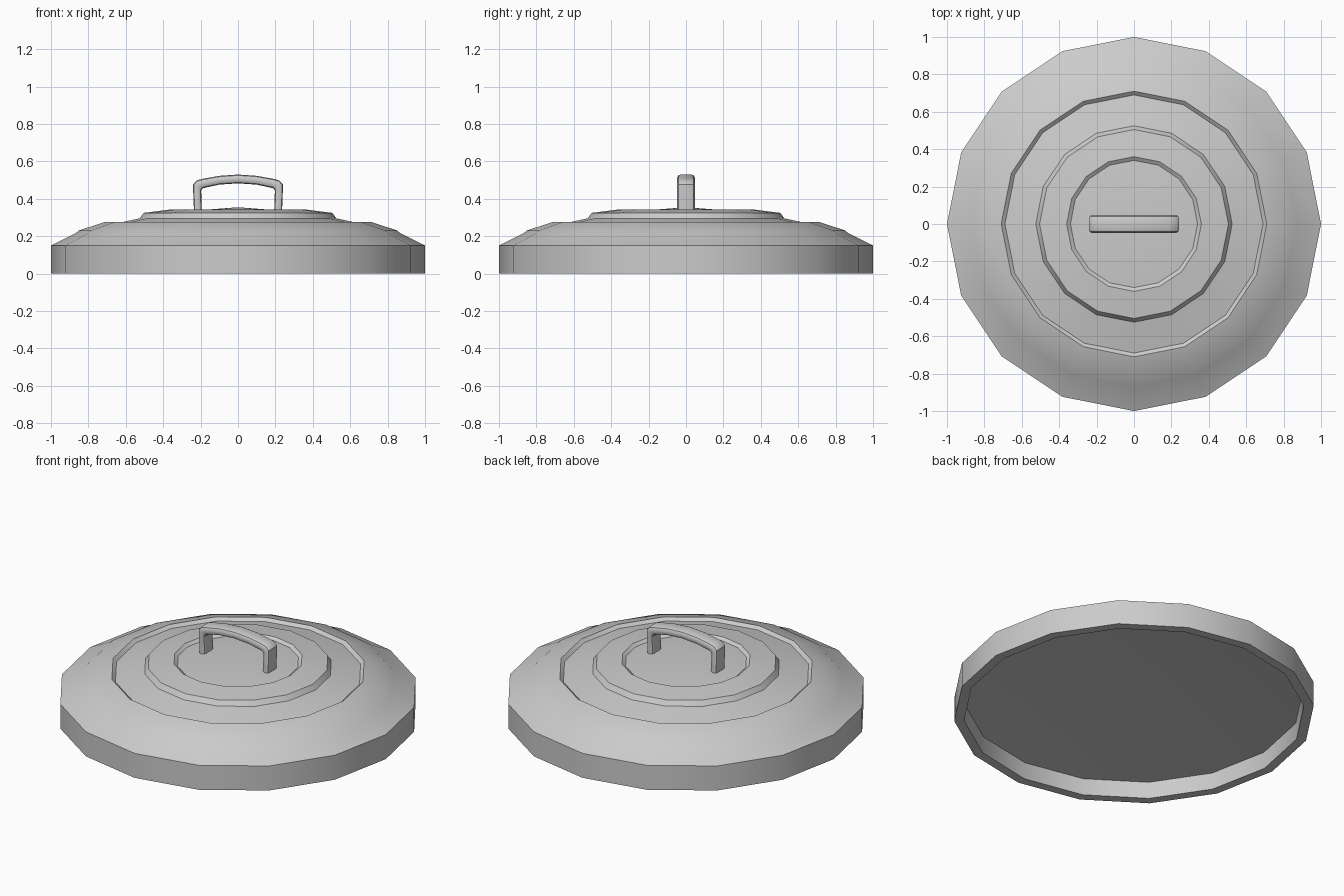
import bpy, bmesh
from math import sin, cos, pi, radians

if "Cube" in bpy.data.objects:
    bpy.data.objects.remove(bpy.data.objects["Cube"])

SIDES = 16


def finish(name, bm):
    bmesh.ops.recalc_face_normals(bm, faces=bm.faces)
    me = bpy.data.meshes.new(name)
    bm.to_mesh(me)
    bm.free()
    ob = bpy.data.objects.new(name, me)
    bpy.context.collection.objects.link(ob)
    bpy.ops.object.select_all(action='DESELECT')
    ob.select_set(True)
    bpy.context.view_layer.objects.active = ob
    bpy.ops.object.shade_smooth_by_angle(angle=radians(35))
    return ob


def lathe(name, profile):
    """Revolve (radius, z) points; points at radius 0 become poles."""
    bm = bmesh.new()
    rings = []
    for r, z in profile:
        n = 1 if r == 0 else SIDES
        rings.append([bm.verts.new((r * cos(2 * pi * i / SIDES), r * sin(2 * pi * i / SIDES), z))
                      for i in range(n)])
    for a, b in zip(rings, rings[1:]):
        for i in range(SIDES):
            j = (i + 1) % SIDES
            quad = [a[i % len(a)], a[j % len(a)], b[j % len(b)], b[i % len(b)]]
            bm.faces.new(list(dict.fromkeys(quad)))
    return finish(name, bm)


# Lid: hollow underside, rim, stepped dome with concentric ridges
lathe("lid", [
    (0, 0.16), (0.94, 0.10), (0.945, 0.0), (1.0, 0.0), (1.0, 0.15),
    (0.87, 0.215), (0.85, 0.231), (0.71, 0.277), (0.69, 0.26),
    (0.525, 0.296), (0.505, 0.325), (0.36, 0.343), (0.34, 0.329), (0, 0.355),
])

# Handle: rounded strap swept along an arch; outer and inner outline, right half
outer = [(0, 0.53), (0.1, 0.523), (0.19, 0.507), (0.222, 0.498), (0.241, 0.478), (0.235, 0.32)]
inner = [(0, 0.483), (0.1, 0.476), (0.17, 0.461), (0.188, 0.457), (0.197, 0.445), (0.193, 0.32)]
# Cross-section: (y, blend from inner 0 to outer 1), rounded corners
half = [(0.03, 0.0), (0.041, 0.1), (0.047, 0.33), (0.047, 0.67), (0.041, 0.9), (0.03, 1.0)]
section = half + [(-y, t) for y, t in reversed(half)]


def mirrored(pts):
    return [(-x, z) for x, z in reversed(pts[1:])] + pts


bm = bmesh.new()
loops = [[bm.verts.new((ix + (ox - ix) * t, y, iz + (oz - iz) * t)) for y, t in section]
         for (ox, oz), (ix, iz) in zip(mirrored(outer), mirrored(inner))]
for a, b in zip(loops, loops[1:]):
    for i in range(len(section)):
        j = (i + 1) % len(section)
        bm.faces.new((a[i], a[j], b[j], b[i]))
for end in (loops[0], loops[-1]):
    bm.faces.new(end)
finish("handle", bm)
